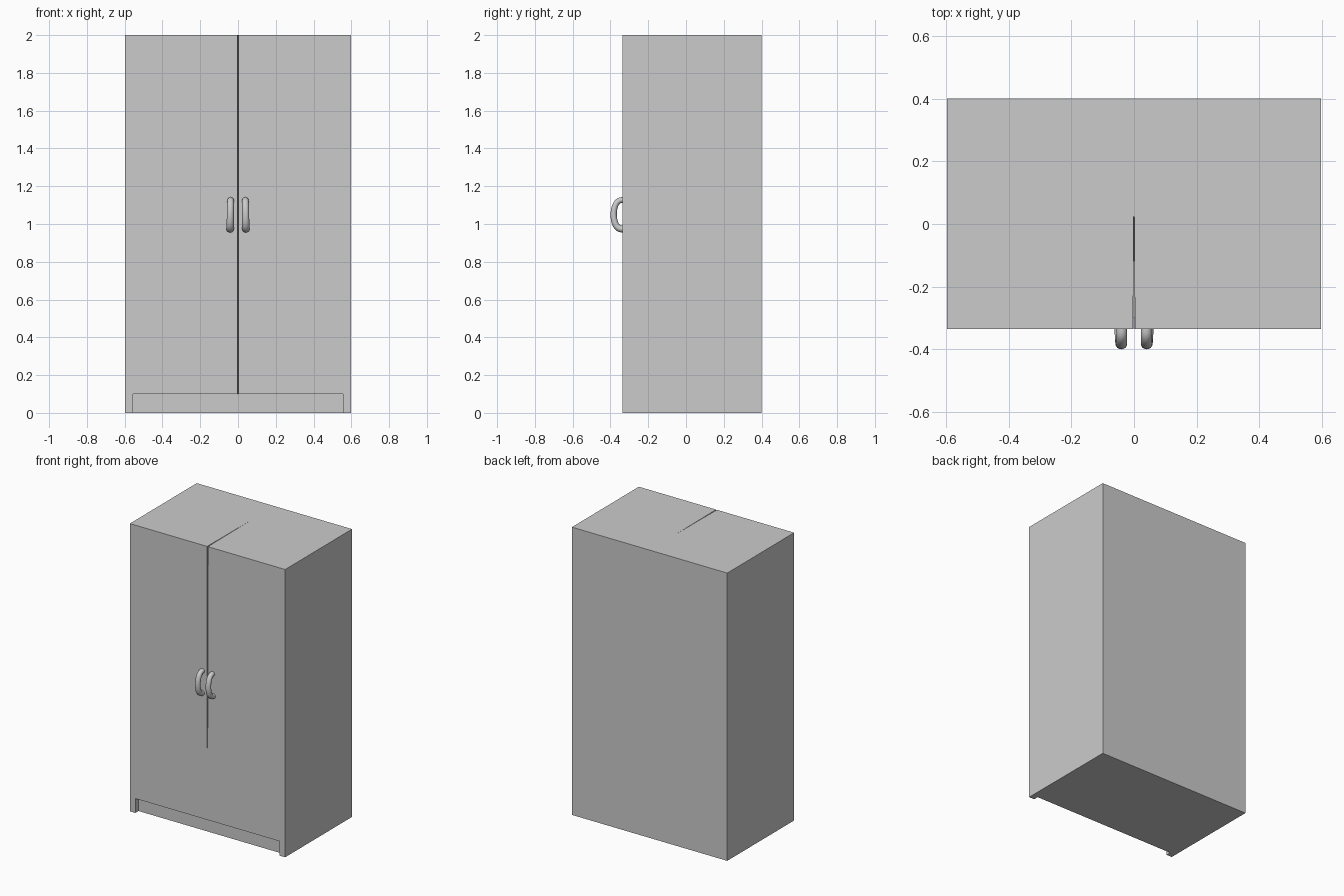
import bpy, bmesh, math

if "Cube" in bpy.data.objects:
    bpy.data.objects.remove(bpy.data.objects["Cube"])

FRONT, BACK, HALF, TOP = -0.335, 0.4, 0.597, 2.0
KICK_H, KICK_D, KICK_HALF = 0.1, 0.035, 0.555


def mesh_object(name, bm):
    bmesh.ops.recalc_face_normals(bm, faces=bm.faces)
    mesh = bpy.data.meshes.new(name)
    bm.to_mesh(mesh)
    bm.free()
    obj = bpy.data.objects.new(name, mesh)
    bpy.context.collection.objects.link(obj)
    return obj


def prism(name, bottom, top):
    """Closed solid joining two matching outlines."""
    bm = bmesh.new()
    lo = [bm.verts.new(p) for p in bottom]
    hi = [bm.verts.new(p) for p in top]
    bm.faces.new(lo)
    bm.faces.new(hi)
    n = len(lo)
    for i in range(n):
        j = (i + 1) % n
        bm.faces.new((lo[i], lo[j], hi[j], hi[i]))
    return mesh_object(name, bm)


def box(name, x, y0, y1, z0, z1):
    outline = [(-x, y0), (x, y0), (x, y1), (-x, y1)]
    return prism(name, [(*p, z0) for p in outline], [(*p, z1) for p in outline])


def cut(obj, cutter):
    mod = obj.modifiers.new(cutter.name, 'BOOLEAN')
    mod.operation = 'DIFFERENCE'
    mod.solver = 'EXACT'
    mod.object = cutter
    bpy.context.view_layer.objects.active = obj
    bpy.ops.object.modifier_apply(modifier=mod.name)
    bpy.data.objects.remove(cutter, do_unlink=True)


# Cabinet with recessed plinth and a tapering gap between the doors
cabinet = box("wardrobe_body", HALF, FRONT, BACK, 0, TOP)
cut(cabinet, box("plinth_recess", KICK_HALF, FRONT - 0.1, FRONT + KICK_D, -0.1, KICK_H))


def wedge(w, z):
    return [(-w, FRONT - 0.02, z), (w, FRONT - 0.02, z), (0, 0.15, z)]


cut(cabinet, prism("door_gap", wedge(0.0015, KICK_H - 0.001), wedge(0.0032, TOP + 0.05)))


# Bow handles, slightly fuller toward the bottom
def handle(name, side):
    bm = bmesh.new()
    steps, sides = 24, 16
    path = [(FRONT + 0.01, 1.05 + 0.077)]
    for i in range(steps + 1):
        a = math.pi * i / steps
        path.append((FRONT - 0.048 * math.sin(a) ** 0.8 if 0 < i < steps else FRONT,
                     1.05 + 0.077 * math.cos(a)))
    path.append((FRONT + 0.01, 1.05 - 0.077))
    rings = []
    for i, (y, z) in enumerate(path):
        a, b = path[max(i - 1, 0)], path[min(i + 1, len(path) - 1)]
        dy, dz = b[0] - a[0], b[1] - a[1]
        length = math.hypot(dy, dz)
        ny, nz = -dz / length, dy / length
        t = i / (len(path) - 1)
        r = 0.015 + 0.003 * t
        x = side * (0.039 + 0.003 * t)
        rings.append([bm.verts.new((x + 1.12 * r * math.cos(u), y + r * math.sin(u) * ny,
                                    z + r * math.sin(u) * nz))
                      for u in (2 * math.pi * k / sides for k in range(sides))])
    for p, q in zip(rings, rings[1:]):
        for k in range(sides):
            j = (k + 1) % sides
            bm.faces.new((p[k], p[j], q[j], q[k]))
    bm.faces.new(rings[0])
    bm.faces.new(rings[-1])
    for f in bm.faces:
        f.smooth = len(f.verts) == 4
    return mesh_object(name, bm)


handle("left_handle", -1)
handle("right_handle", 1)
